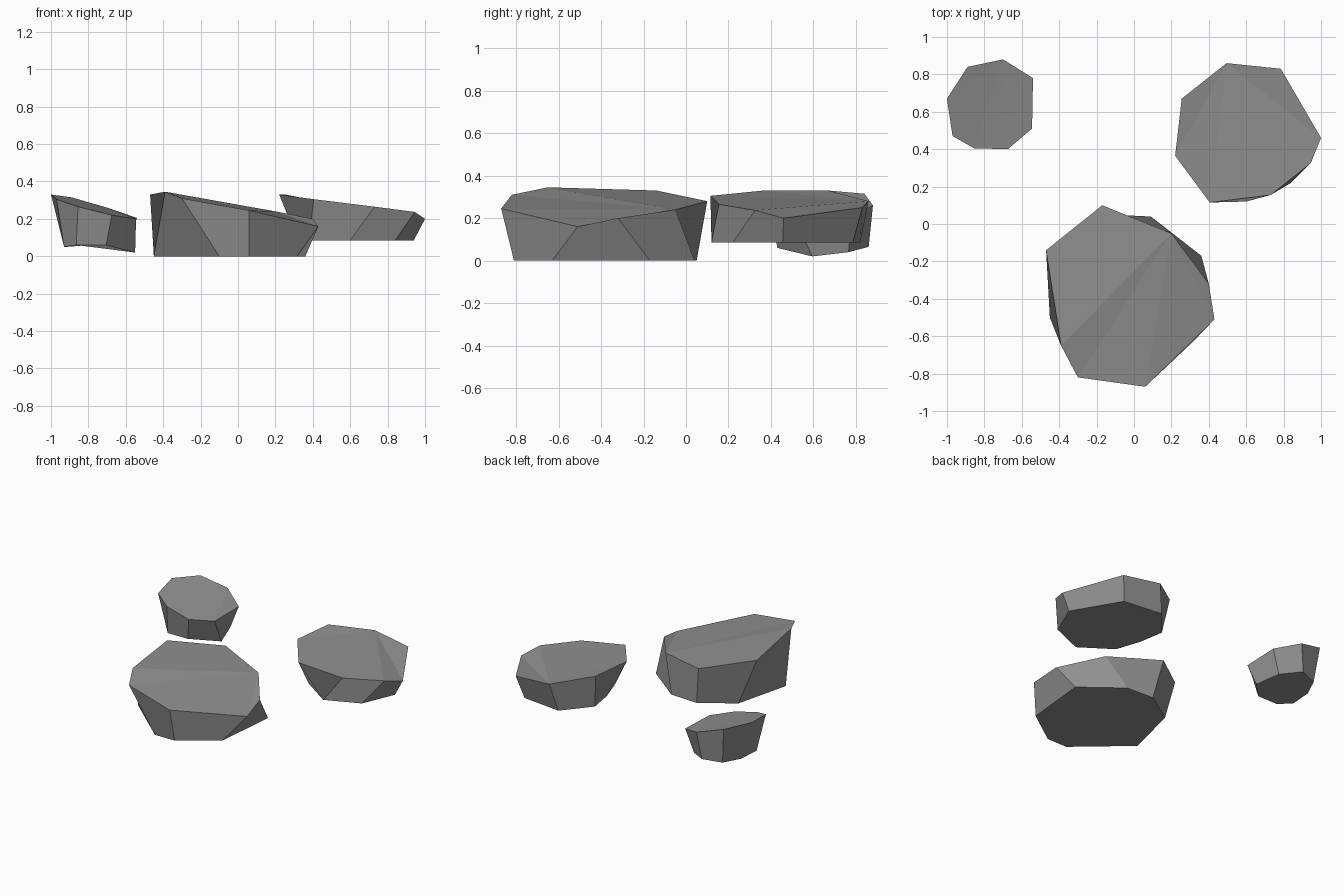
import bpy, bmesh

grey = bpy.data.materials.new("stone_grey")
grey.diffuse_color = (0.28, 0.28, 0.28, 1)


def rock(name, top, base):
    """Flat-faced rock: a tilted top rim joined to a smaller base rim."""
    bm = bmesh.new()
    t = [bm.verts.new(p) for p in top]
    b = [bm.verts.new(p) for p in base]
    n = len(t)
    for i in range(n):
        j = (i + 1) % n
        bm.faces.new((t[i], t[j], b[j], b[i]))
    # slightly folded top, fanned from the first rim point
    for i in range(1, n - 1):
        bm.faces.new((t[0], t[i], t[i + 1]))
    bm.faces.new(b[::-1])
    bmesh.ops.recalc_face_normals(bm, faces=bm.faces)
    me = bpy.data.meshes.new(name)
    bm.to_mesh(me)
    bm.free()
    me.materials.append(grey)
    ob = bpy.data.objects.new(name, me)
    bpy.context.collection.objects.link(ob)


# large rock at the front
rock("large_rock",
     [(.20, -.05, .24), (-.17, .10, .28), (-.47, -.14, .33), (-.39, -.65, .345),
      (-.30, -.82, .31), (.06, -.87, .245), (.43, -.51, .16), (.40, -.32, .20)],
     [(x, y, 0) for x, y in
      [(.09, .04), (-.12, .05), (-.35, -.10), (-.45, -.50),
       (-.10, -.81), (.06, -.81), (.315, -.63), (.36, -.17)]])

# medium rock at the back right
rock("medium_rock",
     [(.495, .86, .28), (.255, .67, .33), (.22, .365, .33), (.405, .115, .305),
      (.73, .155, .265), (.945, .325, .237), (1, .46, .20), (.785, .83, .25)],
     [(x, y, .085) for x, y in
      [(.45, .82), (.29, .63), (.32, .45), (.38, .27),
       (.60, .12), (.84, .22), (.94, .455), (.745, .785)]])

# small rock at the back left
rock("small_rock",
     [(-.70, .88, .26), (-.89, .84, .315), (-1, .67, .33), (-.97, .47, .305),
      (-.855, .405, .265), (-.675, .40, .22), (-.545, .51, .20), (-.54, .78, .205)],
     [(-.73, .86, .065), (-.86, .81, .055), (-.92, .68, .05), (-.93, .52, .05),
      (-.865, .43, .06), (-.705, .43, .06), (-.55, .595, .02), (-.60, .765, .04)])
